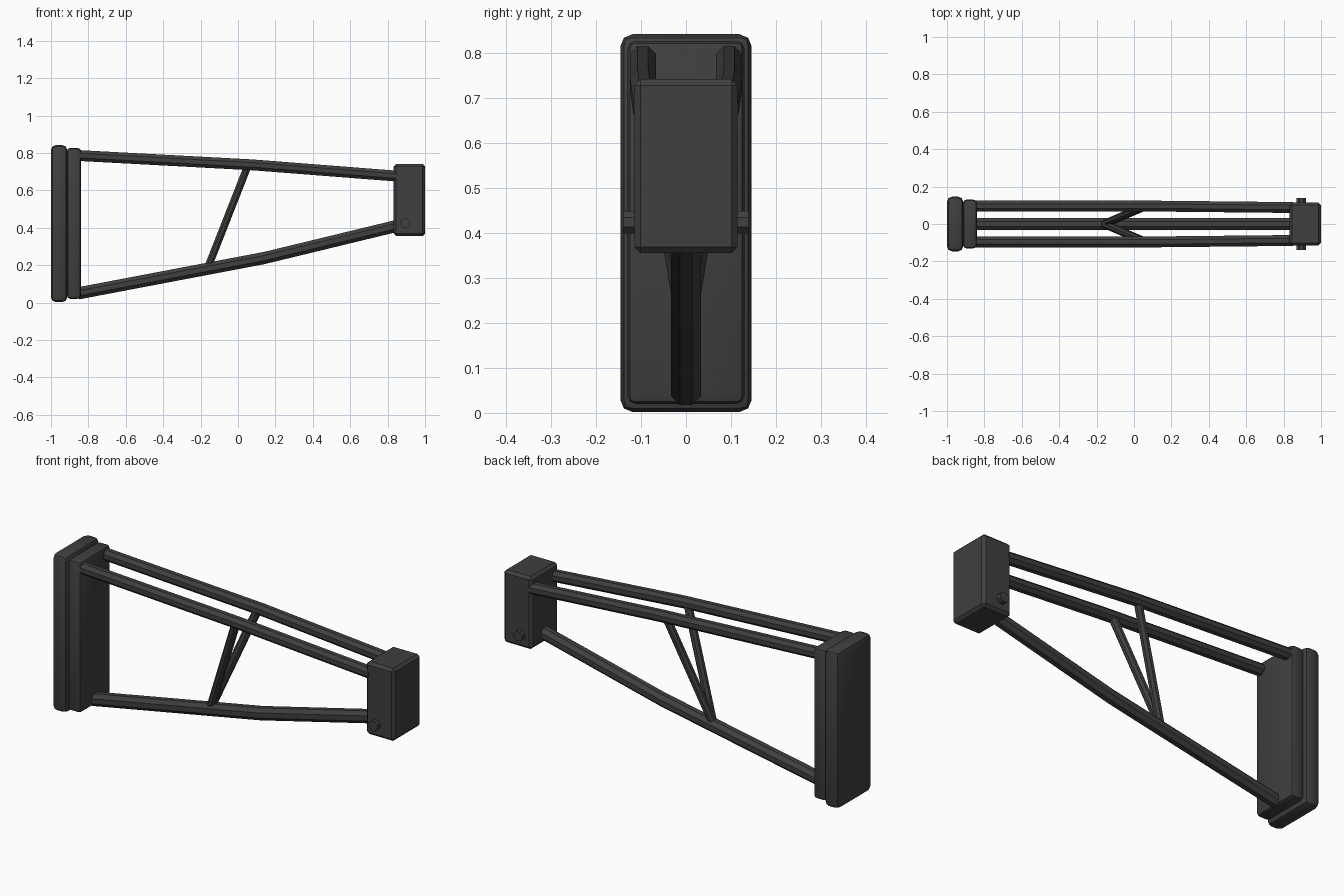
import bpy, bmesh, math
from mathutils import Vector

if "Cube" in bpy.data.objects:
    bpy.data.objects.remove(bpy.data.objects["Cube"])

mat = bpy.data.materials.new("dark grey metal")
mat.diffuse_color = (0.05, 0.05, 0.05, 1)
mat.use_nodes = True
mat.node_tree.nodes["Principled BSDF"].inputs["Base Color"].default_value = mat.diffuse_color


def finish(bm, name):
    bmesh.ops.recalc_face_normals(bm, faces=bm.faces)
    me = bpy.data.meshes.new(name)
    bm.to_mesh(me)
    bm.free()
    me.materials.append(mat)
    ob = bpy.data.objects.new(name, me)
    bpy.context.collection.objects.link(ob)
    return ob


def box(name, lo, hi, bevel, segments):
    lo, hi = Vector(lo), Vector(hi)
    bm = bmesh.new()
    bmesh.ops.create_cube(bm, size=1)
    for v in bm.verts:
        v.co = (lo + hi) / 2 + v.co * (hi - lo)
    bmesh.ops.bevel(bm, geom=bm.edges[:], offset=bevel, segments=segments,
                    profile=0.5, affect='EDGES')
    return finish(bm, name)


def tube(name, points, r, plane, sides=8):
    """Octagonal tube; each ring lies in the plane spanned by two axes."""
    u, w = Vector(plane[0]), Vector(plane[1])
    R = r / math.cos(math.pi / sides)
    bm = bmesh.new()
    rings = []
    for p in points:
        rings.append([bm.verts.new(Vector(p) + u * R * math.cos(a) + w * R * math.sin(a))
                      for a in ((i + 0.5) * math.tau / sides for i in range(sides))])
    for a, b in zip(rings, rings[1:]):
        for i in range(sides):
            j = (i + 1) % sides
            bm.faces.new((a[i], a[j], b[j], b[i]))
    bm.faces.new(rings[0])
    bm.faces.new(rings[-1])
    return finish(bm, name)


YZ = ((0, 1, 0), (0, 0, 1))
XZ = ((1, 0, 0), (0, 0, 1))

# Butt pad and its backing plate
pads = [box("butt_pad", (-1, -0.146, 0.002), (-0.913, 0.146, 0.842), 0.027, 2),
        box("pad_plate", (-0.915, -0.13, 0.02), (-0.84, 0.13, 0.827), 0.018, 2)]
for ob in pads:
    bpy.ops.object.select_all(action='DESELECT')
    ob.select_set(True)
    bpy.context.view_layer.objects.active = ob
    bpy.ops.object.shade_smooth_by_angle(angle=math.radians(40))

# Front mounting block and cross pin
box("mounting_block", (0.832, -0.115, 0.355), (1, 0.115, 0.742), 0.014, 1)
tube("cross_pin", [(0.895, -0.14, 0.424), (0.895, 0.14, 0.424)], 0.025, XZ)

# Lower rail, slightly bent
tube("lower_rail", [(-0.85, 0, 0.05), (0.14, 0, 0.238), (0.85, 0, 0.41)], 0.033, YZ)

# Upper rails and V struts, one per side
for side, s in (("right", -1), ("left", 1)):
    tube("upper_rail_" + side,
         [(-0.85, s * 0.096, 0.786), (0.08, s * 0.096, 0.736), (0.85, s * 0.088, 0.676)],
         0.029, YZ)
    a, b = Vector((-0.16, 0, 0.19)), Vector((0.05, s * 0.09, 0.725))
    d = (b - a).normalized()
    u = Vector((0, 1, 0)).cross(d).normalized()
    tube("strut_" + side, [a, b], 0.02, (u, d.cross(u)))
